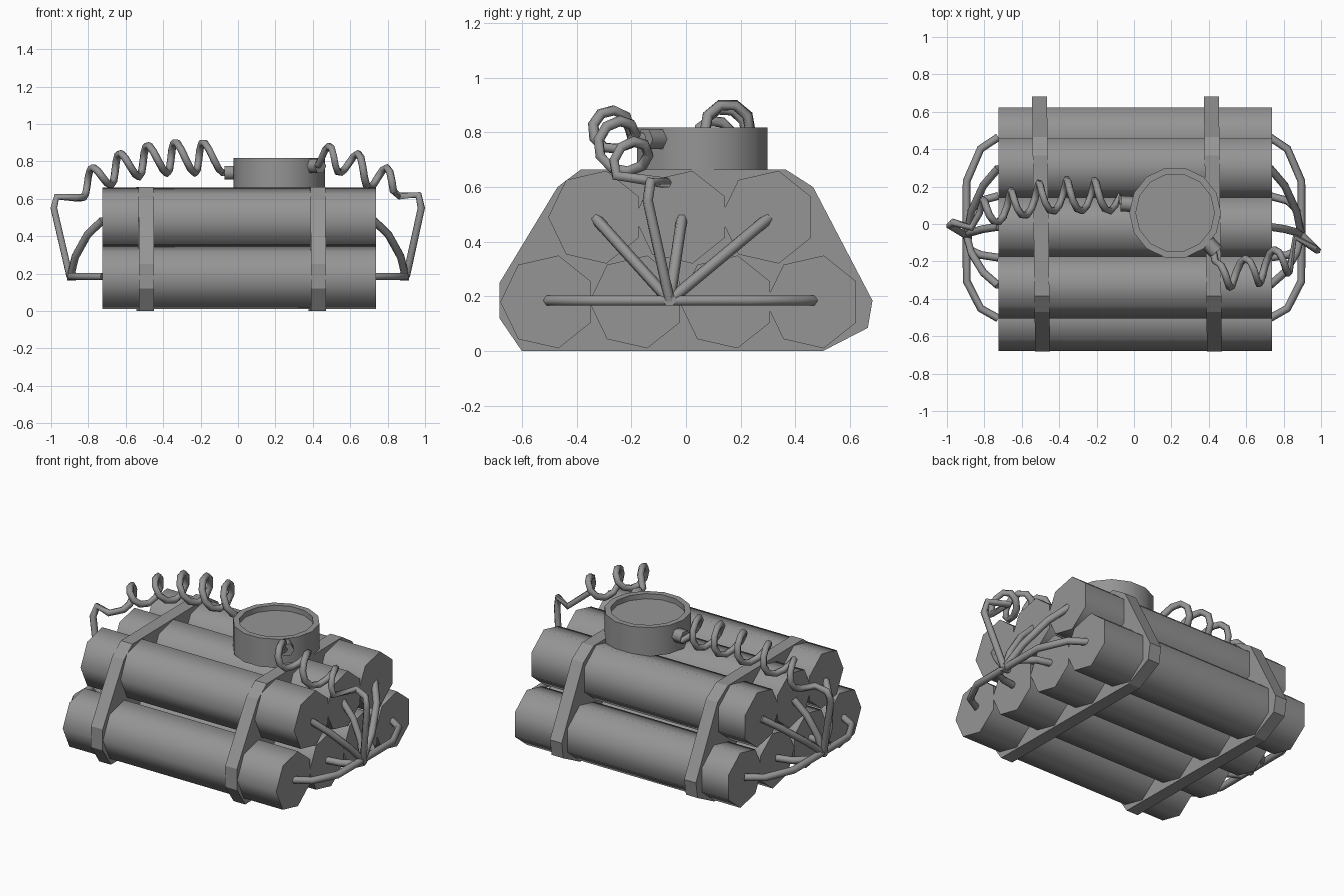
import bpy, bmesh
from math import sin, cos, pi, radians
from mathutils import Vector

if "Cube" in bpy.data.objects:
    bpy.data.objects.remove(bpy.data.objects["Cube"])

# Dark grey for every part
GREY = bpy.data.materials.new("dark_grey")
GREY.diffuse_color = (0.3, 0.3, 0.3, 1)
GREY.use_nodes = True
GREY.node_tree.nodes["Principled BSDF"].inputs["Base Color"].default_value = GREY.diffuse_color


def smooth(ob, angle):
    bpy.ops.object.select_all(action='DESELECT')
    ob.select_set(True)
    bpy.context.view_layer.objects.active = ob
    bpy.ops.object.shade_smooth_by_angle(angle=radians(angle))


def make_object(name, bm, angle=None):
    bmesh.ops.recalc_face_normals(bm, faces=bm.faces)
    me = bpy.data.meshes.new(name)
    bm.to_mesh(me)
    bm.free()
    me.materials.append(GREY)
    ob = bpy.data.objects.new(name, me)
    bpy.context.collection.objects.link(ob)
    if angle:
        smooth(ob, angle)
    return ob


def prism_x(name, profile, x0, x1, angle=None, skew=0.0):
    """Extrude a closed (y, z) profile along x, optionally skewed in plan."""
    bm = bmesh.new()
    f = bm.faces.new([bm.verts.new((x0 + skew * y, y, z)) for y, z in profile])
    ext = bmesh.ops.extrude_face_region(bm, geom=[f], use_keep_orig=True)['geom']
    bmesh.ops.translate(bm, vec=(x1 - x0, 0, 0),
                        verts=[g for g in ext if isinstance(g, bmesh.types.BMVert)])
    return make_object(name, bm, angle)


def wire(name, points, radius=0.021):
    """Six-sided tube through a list of points."""
    cu = bpy.data.curves.new(name, 'CURVE')
    cu.dimensions = '3D'
    cu.bevel_depth = radius
    cu.bevel_resolution = 1
    cu.use_fill_caps = True
    sp = cu.splines.new('POLY')
    sp.points.add(len(points) - 1)
    for p, co in zip(sp.points, points):
        p.co = (*co, 1)
    cu.materials.append(GREY)
    ob = bpy.data.objects.new(name, cu)
    bpy.context.collection.objects.link(ob)
    bpy.ops.object.select_all(action='DESELECT')
    ob.select_set(True)
    bpy.context.view_layer.objects.active = ob
    bpy.ops.object.convert(target='MESH')
    smooth(bpy.context.view_layer.objects.active, 65)


def lerp(table, x):
    """Piecewise-linear lookup in rows of (x, a, b, ...)."""
    for p, q in zip(table, table[1:]):
        if x <= q[0]:
            break
    t = (x - p[0]) / (q[0] - p[0])
    return [a + (b - a) * t for a, b in zip(p[1:], q[1:])]


# Seven-sided sticks: four below, three on top
R = 0.174
bottom = [-0.505, -0.18, 0.15, 0.465]
top = [-0.33, -0.015, 0.30]
for row, z, items in (("lower", 0.18, bottom), ("upper", 0.49, top)):
    for i, y in enumerate(items):
        prof = [(y - R * cos(k * 2 * pi / 7), z - R * sin(k * 2 * pi / 7)) for k in range(7)]
        prism_x(f"{row}_stick_{i + 1}", prof, -0.725, 0.737, 60)

# Two solid straps around the bundle
hull = [(-0.682, 0.25), (-0.682, 0.12), (-0.60, 0.0), (0.50, 0.0), (0.665, 0.085),
        (0.682, 0.185), (0.465, 0.60), (0.365, 0.664), (-0.385, 0.664), (-0.47, 0.60)]
for name, xc in (("left_strap", -0.497), ("right_strap", 0.422)):
    prism_x(name, hull, xc - 0.04, xc + 0.04, skew=-0.012)

# Timer housing with a recessed face
bm = bmesh.new()
rows = [(0.245, 0.64), (0.245, 0.817), (0.21, 0.817), (0.21, 0.785)]
N = 14
rings = [[bm.verts.new((0.22 + r * cos(2 * pi * k / N), 0.06 + r * sin(2 * pi * k / N), z))
          for k in range(N)] for r, z in rows]
for a, b in zip(rings, rings[1:]):
    for k in range(N):
        bm.faces.new((a[k], a[(k + 1) % N], b[(k + 1) % N], b[k]))
bm.faces.new(rings[0])
bm.faces.new(rings[-1])
make_object("timer_housing", bm, 30)

# Wire sockets on the timer
wire("left_socket", [(0.0, 0.105, 0.74), (-0.07, 0.11, 0.74)], 0.042)
wire("right_socket", [(0.385, -0.09, 0.775), (0.44, -0.15, 0.775)], 0.042)

# Coiled leads: centre line rows are (distance along x, y, z, radius)
STEPS = 9
path = [(-0.06, 0.11, 0.74)]
axis = [(0.08, 0.15, 0.82, 0.082), (0.40, 0.155, 0.82, 0.085), (0.54, 0.135, 0.795, 0.08),
        (0.68, 0.095, 0.75, 0.078), (0.84, 0.055, 0.665, 0.065)]
for i in range(5 * STEPS + 1):
    t = pi + 2 * pi * i / STEPS
    x = 0.097 + 0.149 * i / STEPS + 0.015 * cos(t)
    y, z, r = lerp(axis, x)
    path.append((-x, y + r * sin(t), z + r * cos(t)))
path += [(-0.87, -0.02, 0.605), (-0.97, 0.01, 0.61), (-0.985, -0.01, 0.55), (-0.9, -0.06, 0.185)]
wire("left_coiled_lead", path, 0.02)

path = [(0.42, -0.13, 0.775), (0.435, -0.20, 0.79)]
axis = [(0.44, -0.27, 0.81, 0.07), (0.55, -0.27, 0.81, 0.072), (0.68, -0.24, 0.745, 0.08),
        (0.85, -0.18, 0.665, 0.075)]
for i in range(int(2.5 * STEPS) + 1):
    t = -pi / 4 + 2 * pi * i / STEPS
    x = 0.457 + 0.155 * i / STEPS + 0.012 * cos(t)
    y, z, r = lerp(axis, x)
    path.append((x, y - r * sin(t), z + r * cos(t)))
path += [(0.86, -0.07, 0.615), (0.965, -0.13, 0.62), (0.98, -0.14, 0.55), (0.9, -0.06, 0.185)]
wire("right_coiled_lead", path, 0.02)

# Fan of short wires joining every stick end to one knot on each side
for side, s in (("left", -1), ("right", 1)):
    hub = Vector((s * 0.895, -0.06, 0.185))
    for row, z, items, bends in (("lower", 0.185, bottom, ((0.88, 0.82), (0.55, 0.895))),
                                 ("upper", 0.485, top, ((0.74, 0.805), (0.35, 0.87)))):
        for i, y in enumerate(items):
            pts = [Vector((s * 0.725, y, z))]
            for k, x in bends:
                p = hub.lerp(Vector((0, y, z)), k)
                p.x = s * x
                pts.append(p)
            wire(f"{side}_{row}_wire_{i + 1}", pts + [hub])
    wire(f"{side}_knot", [hub - Vector((s * 0.03, 0, 0)), hub + Vector((s * 0.02, 0, 0))], 0.024)
